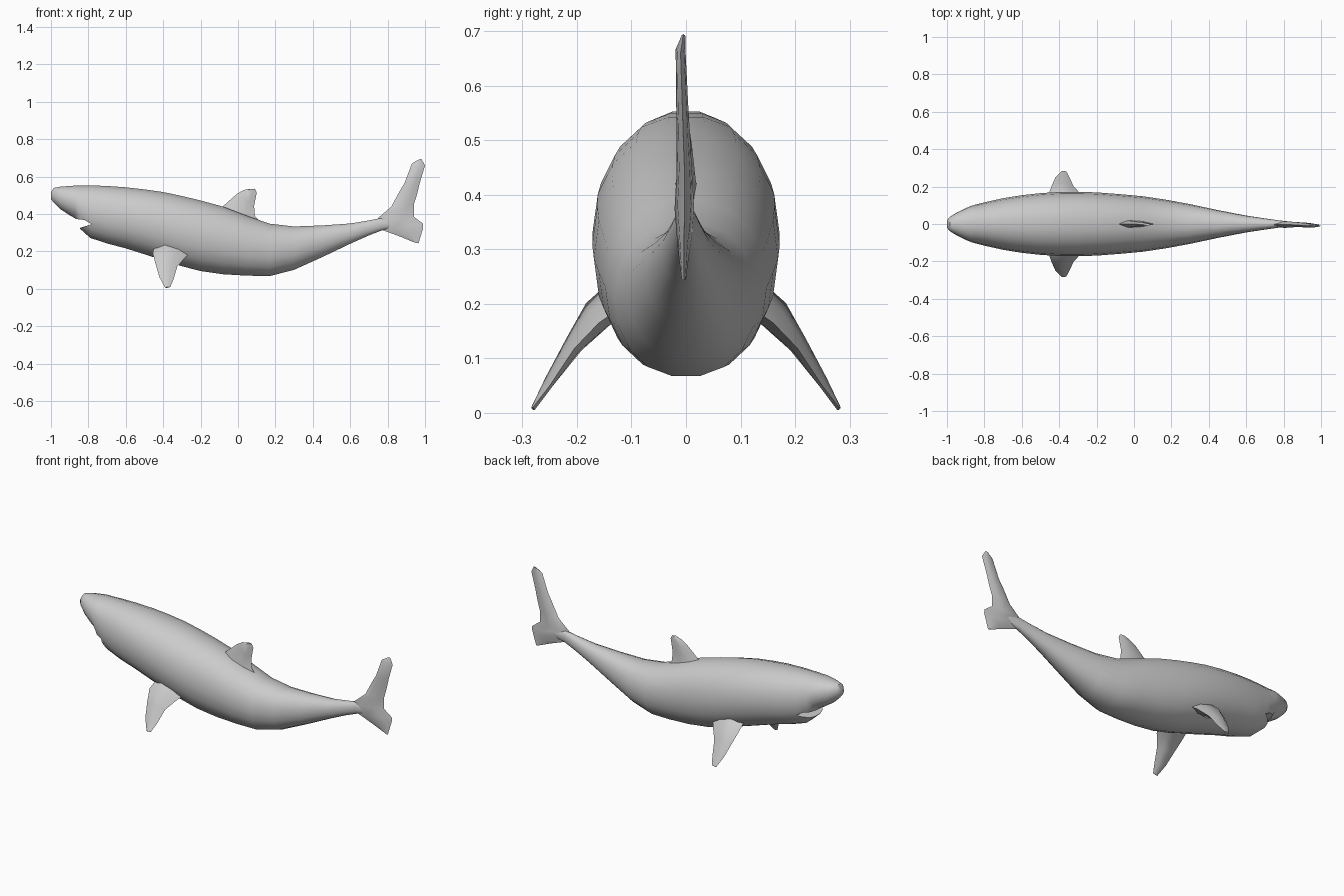
import bpy, bmesh, math
from mathutils import Vector

if "Cube" in bpy.data.objects:
    bpy.data.objects.remove(bpy.data.objects["Cube"])


def loft(name, rings):
    """Skin a list of equal-length closed rings and cap both ends."""
    bm = bmesh.new()
    rows = [[bm.verts.new(p) for p in ring] for ring in rings]
    n = len(rows[0])
    for a, b in zip(rows, rows[1:]):
        for i in range(n):
            j = (i + 1) % n
            bm.faces.new((a[i], a[j], b[j], b[i]))
    bm.faces.new(rows[0])
    bm.faces.new(rows[-1])
    bmesh.ops.recalc_face_normals(bm, faces=bm.faces)
    mesh = bpy.data.meshes.new(name)
    bm.to_mesh(mesh)
    bm.free()
    obj = bpy.data.objects.new(name, mesh)
    bpy.context.collection.objects.link(obj)
    return obj


def smooth(obj, angle):
    bpy.ops.object.select_all(action='DESELECT')
    obj.select_set(True)
    bpy.context.view_layer.objects.active = obj
    bpy.ops.object.shade_smooth_by_angle(angle=math.radians(angle))


def oval(x, top, bottom, half_width, sides=18):
    """Slightly boxy oval cross-section of the body."""
    ring = []
    for i in range(sides):
        a = 2 * math.pi * i / sides
        c, s = math.cos(a), math.sin(a)
        y = half_width * math.copysign(abs(c) ** 0.9, c)
        z = (top + bottom) / 2 + (top - bottom) / 2 * math.copysign(abs(s) ** 0.95, s)
        ring.append((x, y, z))
    return ring


def fin(name, sections, normal):
    """Loft of foil sections: (leading point, trailing point, half thickness)."""
    rings = []
    normal = Vector(normal).normalized()
    for lead, trail, t in sections:
        lead, trail = Vector(lead), Vector(trail)
        a, b = lead.lerp(trail, 0.3), lead.lerp(trail, 0.7)
        up, up2 = normal * t, normal * t * 0.7
        rings.append([lead, a + up, b + up2, trail, b - up2, a - up])
    obj = loft(name, rings)
    smooth(obj, 50)
    return obj


# Body: x, top z, bottom z, half width
body = loft("body", [oval(*r) for r in [
    (-1.00, .515, .480, .020), (-.985, .540, .460, .038), (-.95, .547, .425, .060),
    (-.90, .551, .392, .085), (-.87, .553, .375, .097), (-.845, .554, .320, .104),
    (-.79, .555, .270, .118), (-.70, .552, .240, .138), (-.60, .545, .214, .154),
    (-.50, .534, .182, .165), (-.40, .520, .150, .171), (-.30, .499, .118, .172),
    (-.20, .475, .092, .169), (-.08, .442, .075, .160), (.05, .392, .068, .148),
    (.17, .350, .066, .130), (.30, .335, .100, .106), (.45, .340, .168, .074),
    (.60, .350, .240, .045), (.70, .366, .285, .030), (.77, .380, .312, .020),
    (.86, .372, .330, .010)]])

# Mouth: wedge cut under the snout
wedge = [(-.90, .377), (-.82, .368), (-.782, .345), (-.848, .325), (-.90, .310)]
cutter = loft("mouth_cutter", [[(x, y, z) for x, z in wedge] for y in (-.2, .2)])
cutter.hide_render = True
cut = body.modifiers.new("mouth", 'BOOLEAN')
cut.operation = 'DIFFERENCE'
cut.solver = 'EXACT'
cut.object = cutter
bpy.context.view_layer.objects.active = body
bpy.ops.object.modifier_apply(modifier=cut.name)
bpy.data.objects.remove(cutter)
smooth(body, 45)

# Upright fins: lead x, lead z, trail x, trail z, half thickness, y
def upright_fin(name, rows):
    fin(name, [((lx, y, lz), (tx, y, tz), t) for lx, lz, tx, tz, t, y in rows], (0, 1, 0))


upright_fin("dorsal_fin", [
    (-.14, .38, .16, .31, .030, 0), (-.08, .442, .09, .39, .018, 0),
    (-.005, .508, .086, .445, .011, 0), (.03, .528, .10, .515, .008, -.002),
    (.06, .534, .09, .535, .006, -.003)])

upright_fin("tail_fin", [
    (.96, .688, .98, .695, .004, -.005), (.93, .67, 1.0, .66, .009, -.010),
    (.89, .565, .973, .57, .011, -.007), (.863, .52, .957, .505, .012, -.005),
    (.82, .44, .94, .45, .014, -.003), (.74, .37, .94, .385, .018, -.003),
    (.77, .315, .99, .348, .014, -.003), (.87, .278, .99, .325, .010, -.004),
    (.945, .247, .965, .243, .004, -.004)])

# Pectoral fins, one per side
for side, label in ((1, "left"), (-1, "right")):
    rows = [(-.45, -.25, .11, .22, .20, .040), (-.456, -.285, .16, .190, .165, .030),
            (-.44, -.325, .205, .130, .118, .018), (-.42, -.345, .25, .062, .050, .010),
            (-.39, -.362, .281, .006, .010, .004)]
    fin(label + "_pectoral_fin",
        [((lx, side * y, lz), (tx, side * y, tz), t) for lx, tx, y, lz, tz, t in rows],
        (0, side * .77, .63))
